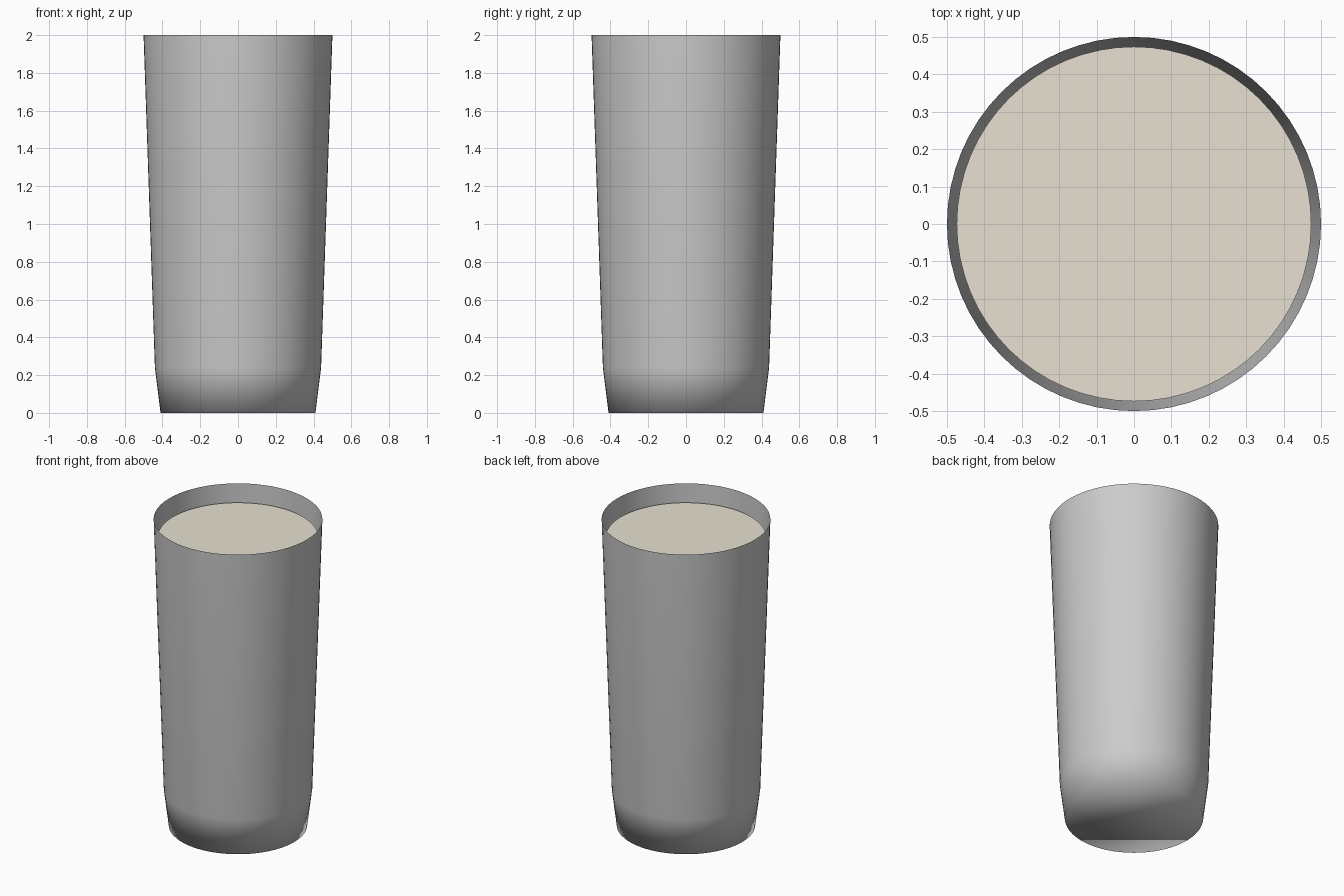
import bpy, bmesh
from math import cos, sin, tau

if "Cube" in bpy.data.objects:
    bpy.data.objects.remove(bpy.data.objects["Cube"])

SEGMENTS = 64


def ring(bm, radius, z):
    return [bm.verts.new((radius * cos(tau * i / SEGMENTS),
                          radius * sin(tau * i / SEGMENTS), z))
            for i in range(SEGMENTS)]


def make_object(name, bm, smooth):
    for f in bm.faces:
        f.smooth = smooth
    mesh = bpy.data.meshes.new(name)
    bm.to_mesh(mesh)
    bm.free()
    obj = bpy.data.objects.new(name, mesh)
    bpy.context.collection.objects.link(obj)
    return obj


# Thin tapered glass wall, open at the top, with a softly shaded base
bm = bmesh.new()
rings = [ring(bm, r, z) for r, z in ((0.41, 0), (0.44, 0.24), (0.5, 2))]
for low, high in zip(rings, rings[1:]):
    for i in range(SEGMENTS):
        j = (i + 1) % SEGMENTS
        bm.faces.new((low[i], low[j], high[j], high[i]))
bm.faces.new(rings[0][::-1])
make_object("tumbler", bm, True)

# Drink surface just below the rim
bm = bmesh.new()
bm.faces.new(ring(bm, 0.474, 1.886))
drink = make_object("drink_surface", bm, False)
mat = bpy.data.materials.new("cream_drink")
mat.diffuse_color = (0.80, 0.75, 0.64, 1)
mat.use_nodes = True
mat.node_tree.nodes["Principled BSDF"].inputs["Base Color"].default_value = mat.diffuse_color
drink.data.materials.append(mat)
